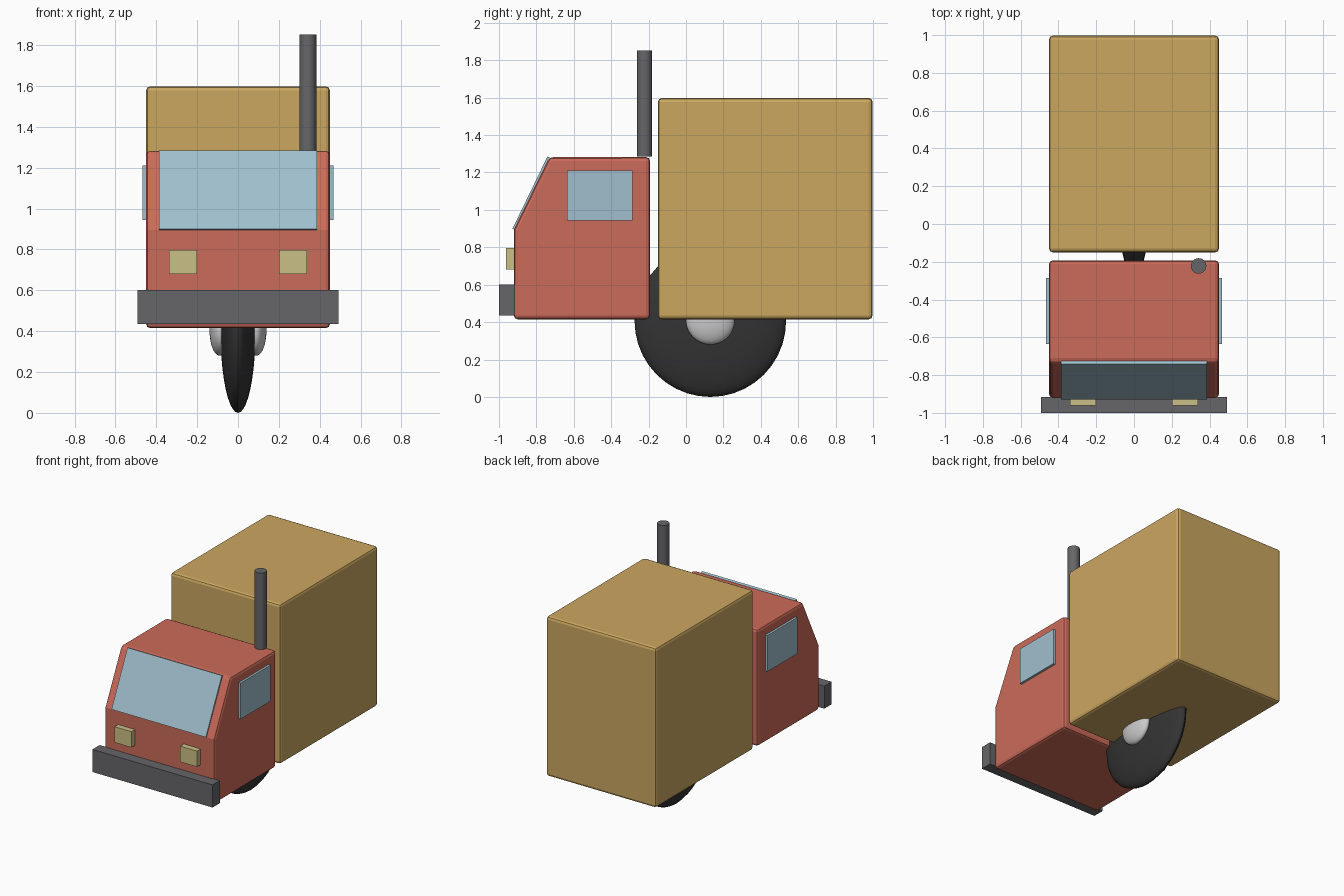
import bpy, bmesh, math
from mathutils import Matrix, Vector

if "Cube" in bpy.data.objects:
    bpy.data.objects.remove(bpy.data.objects["Cube"])


def mat(name, r, g, b):
    m = bpy.data.materials.new(name)
    m.diffuse_color = (r, g, b, 1)
    m.use_nodes = True
    m.node_tree.nodes["Principled BSDF"].inputs["Base Color"].default_value = m.diffuse_color
    return m


RED = mat("cab_red", 0.60, 0.145, 0.10)
TAN = mat("cargo_tan", 0.60, 0.385, 0.118)
GLASS = mat("pale_blue_glass", 0.35, 0.52, 0.61)
GREY = mat("dark_grey", 0.133, 0.13, 0.14)
LAMP = mat("lamp_yellow", 0.60, 0.53, 0.24)
TYRE = mat("tyre_black", 0.034, 0.034, 0.034)
HUB = mat("hub_silver", 0.60, 0.60, 0.61)


def finish(name, bm, material, bevel=0, smooth=False):
    bmesh.ops.recalc_face_normals(bm, faces=bm.faces)
    me = bpy.data.meshes.new(name)
    bm.to_mesh(me)
    bm.free()
    me.materials.append(material)
    ob = bpy.data.objects.new(name, me)
    bpy.context.collection.objects.link(ob)
    if bevel:
        mod = ob.modifiers.new("rounded_edges", 'BEVEL')
        mod.width = bevel
        mod.segments = 2
    if smooth:
        bpy.ops.object.select_all(action='DESELECT')
        ob.select_set(True)
        bpy.context.view_layer.objects.active = ob
        bpy.ops.object.shade_smooth_by_angle(angle=math.radians(35))
    return ob


def box(name, x, y, z, material, bevel=0):
    """Box from (min, max) ranges."""
    r = (x, y, z)
    bm = bmesh.new()
    bmesh.ops.create_cube(bm, size=1)
    for v in bm.verts:
        v.co = Vector([(a + b) / 2 + c * (b - a) for (a, b), c in zip(r, v.co)])
    return finish(name, bm, material, bevel)


def side_profile(name, pts, half_width, material, bevel=0):
    """Outline in (y, z) extruded across x."""
    bm = bmesh.new()
    f = bm.faces.new([bm.verts.new((-half_width, y, z)) for y, z in pts])
    ext = bmesh.ops.extrude_face_region(bm, geom=[f])
    bmesh.ops.translate(bm, vec=(2 * half_width, 0, 0),
                        verts=[v for v in ext["geom"] if isinstance(v, bmesh.types.BMVert)])
    return finish(name, bm, material, bevel)


def ellipsoid(name, centre, rx, r, material):
    """Sphere with poles on the axle, squashed along x."""
    bm = bmesh.new()
    bmesh.ops.create_uvsphere(bm, u_segments=40, v_segments=20, radius=1)
    bm.transform(Matrix.Translation(centre) @ Matrix.Diagonal((rx, r, r, 1))
                 @ Matrix.Rotation(math.pi / 2, 4, 'Y'))
    return finish(name, bm, material, smooth=True)


# Cargo box and cab
box("cargo_box", (-0.45, 0.45), (-0.15, 0.997), (0.415, 1.598), TAN, 0.02)
side_profile("cab", [(-0.92, 0.415), (-0.92, 0.895), (-0.73, 1.282),
                     (-0.193, 1.282), (-0.193, 0.415)], 0.45, RED, 0.02)

# Windscreen lying on the sloped front
side_profile("windscreen", [(-0.928, 0.899), (-0.741, 1.285),
                            (-0.722, 1.276), (-0.908, 0.890)], 0.386, GLASS)

# Side windows and headlights
for side, s in (("left", -1), ("right", 1)):
    box("side_window_" + side, sorted((s * 0.44, s * 0.467)),
        (-0.635, -0.285), (0.943, 1.21), GLASS)
    box("headlight_" + side, sorted((s * 0.2, s * 0.338)),
        (-0.962, -0.91), (0.68, 0.797), LAMP)

# Bumper
box("bumper", (-0.492, 0.492), (-1.0, -0.915), (0.435, 0.602), GREY)

# Exhaust stack
bm = bmesh.new()
bmesh.ops.create_cone(bm, cap_ends=True, segments=24, radius1=0.041, radius2=0.041,
                      depth=0.567, matrix=Matrix.Translation((0.342, -0.222, 1.5685)))
finish("exhaust_stack", bm, GREY, smooth=True)

# Single central wheel with a domed hub on each side
ellipsoid("tyre", (0, 0.13, 0.405), 0.086, 0.405, TYRE)
for side, s in (("left", -1), ("right", 1)):
    ellipsoid("hub_" + side, (s * 0.09, 0.13, 0.41), 0.05, 0.13, HUB)
